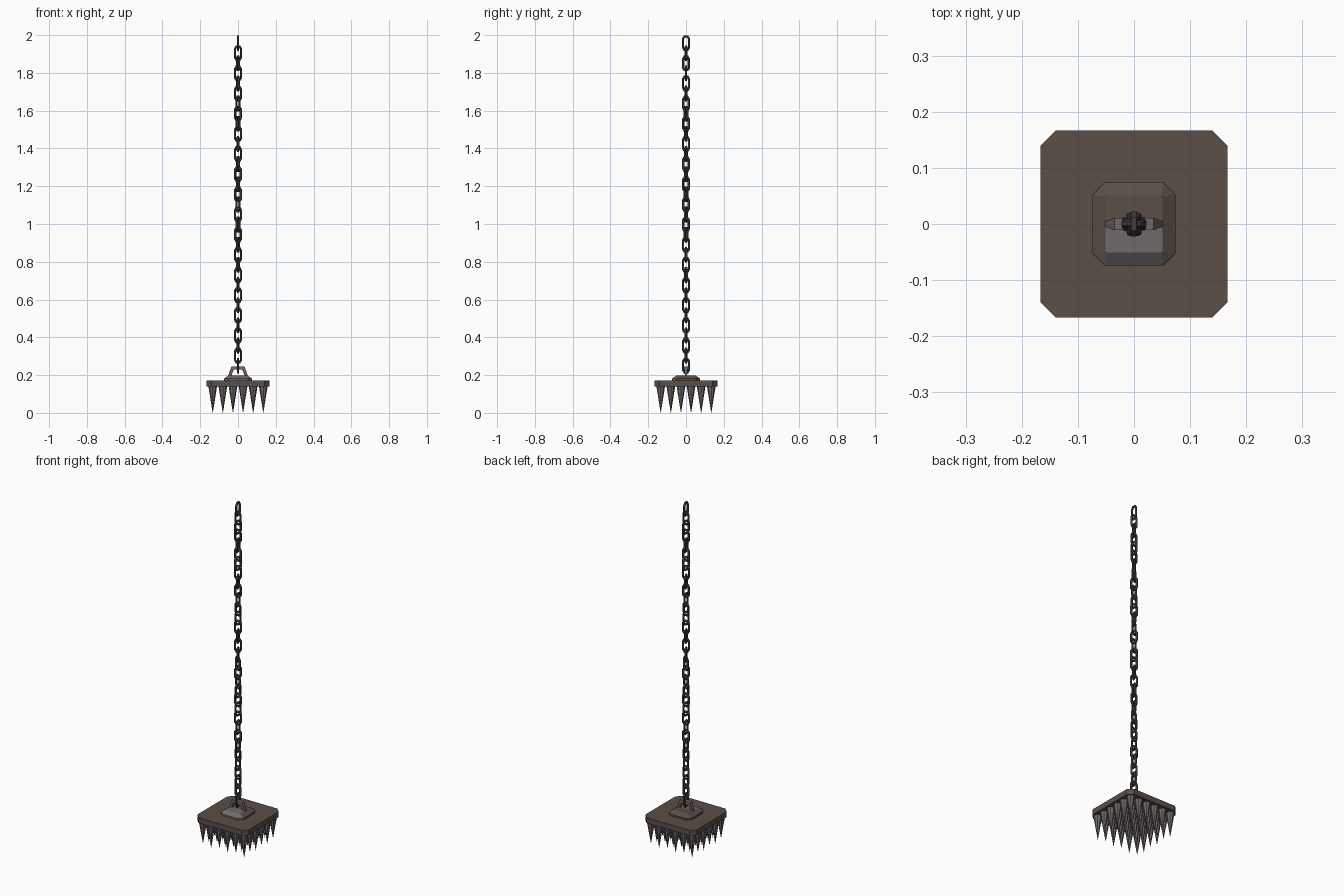
import bpy, bmesh, math, random
from mathutils import Vector, Matrix

if "Cube" in bpy.data.objects:
    bpy.data.objects.remove(bpy.data.objects["Cube"])

random.seed(4)


def srgb(r, g, b):
    f = lambda c: (c / 255 / 12.92) if c < 10 else ((c / 255 + 0.055) / 1.055) ** 2.4
    return (f(r), f(g), f(b), 1)


def material(name, rgb):
    m = bpy.data.materials.new(name)
    m.diffuse_color = srgb(*rgb)
    m.use_nodes = True
    m.node_tree.nodes["Principled BSDF"].inputs["Base Color"].default_value = m.diffuse_color
    return m


BROWN = material("rusty_brown", (91, 78, 71))
GREY = material("worn_steel", (112, 104, 106))
DARK = material("dark_iron", (74, 67, 64))


def finish(name, bm, *mats):
    bmesh.ops.recalc_face_normals(bm, faces=bm.faces)
    me = bpy.data.meshes.new(name)
    bm.to_mesh(me)
    bm.free()
    for m in mats:
        me.materials.append(m)
    ob = bpy.data.objects.new(name, me)
    bpy.context.collection.objects.link(ob)
    return ob


def chamfered_square(half, cut):
    h, k = half, half - cut
    return [(k, -h), (h, -k), (h, k), (k, h), (-k, h), (-h, k), (-h, -k), (-k, -h)]


def loft(bm, sections):
    """Stack outlines [(points, z), ...] into a closed solid."""
    rings = [[bm.verts.new((x, y, z)) for x, y in pts] for pts, z in sections]
    for a, b in zip(rings, rings[1:]):
        for i in range(len(a)):
            j = (i + 1) % len(a)
            bm.faces.new((a[i], a[j], b[j], b[i]))
    bm.faces.new(rings[0][::-1])
    bm.faces.new(rings[-1])


def ring_tube(bm, path, radius, sides, mat):
    """Closed tube around a path lying in the xz plane."""
    n = len(path)
    rings = []
    for i in range(n):
        p = Vector((path[i][0], 0, path[i][1]))
        a = Vector((path[i - 1][0], 0, path[i - 1][1]))
        b = Vector((path[(i + 1) % n][0], 0, path[(i + 1) % n][1]))
        d1, d2 = (p - a).normalized(), (b - p).normalized()
        t = (d1 + d2).normalized()
        out = Vector((t.z, 0, -t.x)) / max(0.5, t.dot(d1))
        ring = []
        for k in range(sides):
            w = 2 * math.pi * (k + 0.5) / sides
            q = p + out * radius * math.cos(w) + Vector((0, radius * math.sin(w), 0))
            ring.append(bm.verts.new(mat @ q))
        rings.append(ring)
    for i in range(n):
        a, b = rings[i], rings[(i + 1) % n]
        for k in range(sides):
            m = (k + 1) % sides
            bm.faces.new((a[k], a[m], b[m], b[k]))


# Square base plate with clipped corners
bm = bmesh.new()
loft(bm, [(chamfered_square(0.167, 0.028), 0.14), (chamfered_square(0.167, 0.028), 0.172)])
finish("base_plate", bm, BROWN)

# Raised mount: front half of the top and the front slope are bare steel
bm = bmesh.new()
loft(bm, [(chamfered_square(0.074, 0.022), 0.17), (chamfered_square(0.074, 0.022), 0.182),
          (chamfered_square(0.051, 0.002), 0.198)])
bmesh.ops.bisect_plane(bm, geom=bm.verts[:] + bm.edges[:] + bm.faces[:],
                       plane_co=(0, 0, 0), plane_no=(0, 1, 0))
bmesh.ops.recalc_face_normals(bm, faces=bm.faces)
for f in bm.faces:
    c = f.calc_center_median()
    if (f.normal.z > 0.9 and c.y < 0) or f.normal.y < -0.3:
        f.material_index = 1
finish("mount_block", bm, BROWN, GREY)

# Arched handle: trapezoid loop, thin at the feet
bm = bmesh.new()
outer = [(-0.053, 0.193), (-0.035, 0.246), (0.035, 0.246), (0.053, 0.193)]
inner = [(-0.036, 0.193), (-0.023, 0.229), (0.023, 0.229), (0.036, 0.193)]
depth = [0.004, 0.011, 0.011, 0.004]
rings = []
for (ox, oz), (ix, iz), d in zip(outer, inner, depth):
    rings.append([bm.verts.new(v) for v in
                  ((ox, -d, oz), (ox, d, oz), (ix, d, iz), (ix, -d, iz))])
for a, b in zip(rings, rings[1:]):
    for k in range(4):
        m = (k + 1) % 4
        bm.faces.new((a[k], a[m], b[m], b[k]))
bm.faces.new(rings[0])
bm.faces.new(rings[-1])
finish("handle", bm, GREY)

# Six by six grid of spikes under the plate
bm = bmesh.new()
for i in range(6):
    for j in range(6):
        x, y = (i - 2.5) * 0.0535, (j - 2.5) * 0.0535
        tip = 0.0 if (i + j) % 2 else 0.012
        h = 0.142 - tip
        bmesh.ops.create_cone(bm, cap_ends=True, segments=8, radius1=0.0005, radius2=0.023,
                              depth=h, matrix=Matrix.Translation((x, y, tip + h / 2)))
finish("spikes", bm, GREY)

# Chain: alternating eight-cornered links with a little random twist
LINKS, W, H, R = 33, 0.0165, 0.036, 0.0065
path = [(-0.008, H), (0.008, H), (W, H - 0.014), (W, -H + 0.014),
        (0.008, -H), (-0.008, -H), (-W, -H + 0.014), (-W, H - 0.014)]
z0, z1 = 0.25, 2.0 - H - R
bm = bmesh.new()
for i in range(LINKS):
    t = i / (LINKS - 1)
    turn = math.pi / 2 * ((i + 1) % 2)
    if 8 < i < LINKS - 1:
        turn += math.radians(random.uniform(-32, 32))
    elif 0 < i <= 8:
        turn += math.radians(random.uniform(-10, 10))
    ring_tube(bm, path, R, 6,
              Matrix.Translation((0, 0, z0 + (z1 - z0) * t)) @ Matrix.Rotation(turn, 4, 'Z'))
finish("chain", bm, DARK)
